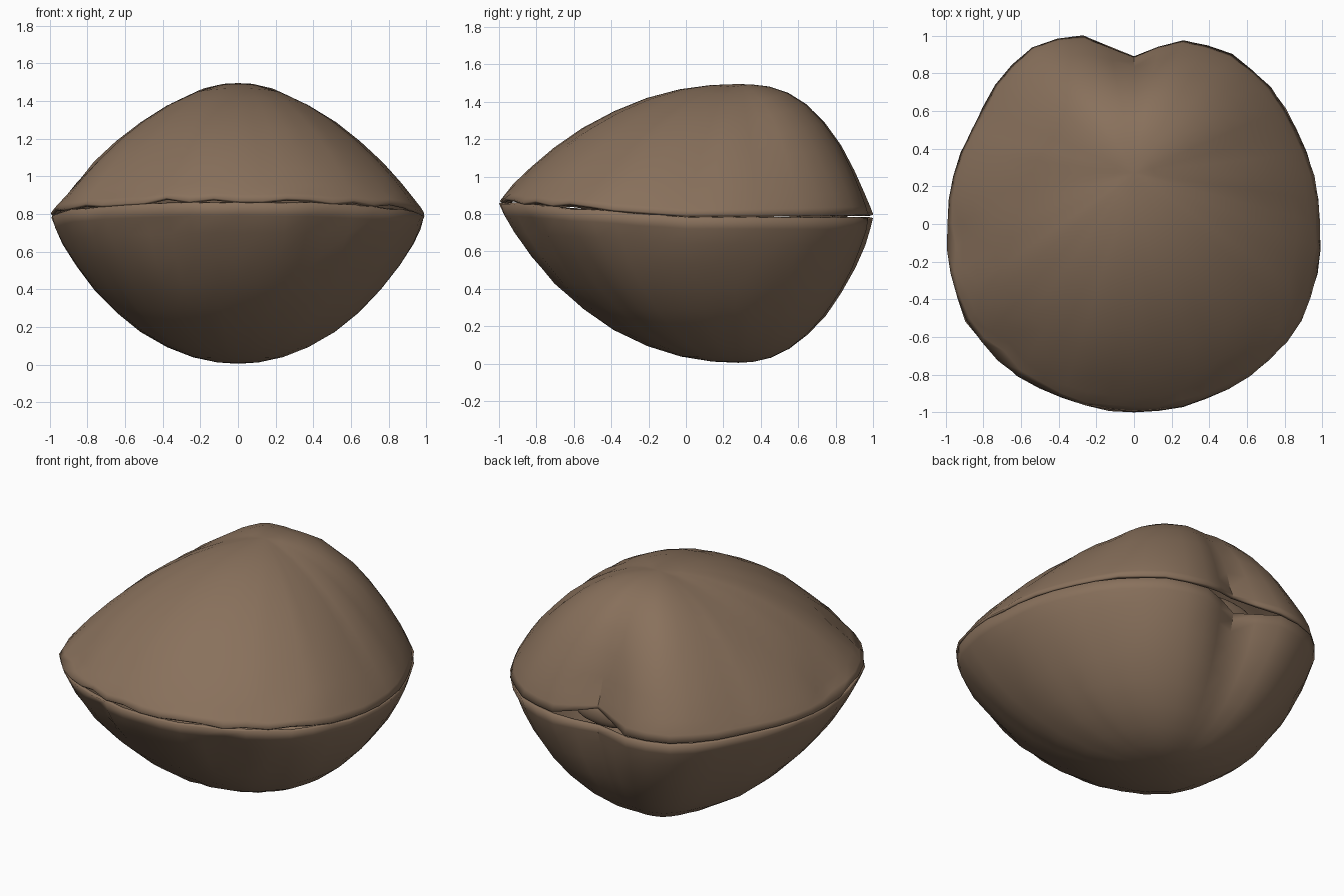
import bpy, bmesh, math, random
from mathutils import Vector

cube = bpy.data.objects.get("Cube")
if cube:
    bpy.data.objects.remove(cube, do_unlink=True)

random.seed(7)
SEGMENTS = 48
RINGS = [1.0, 0.98, 0.94, 0.87, 0.77, 0.65, 0.52, 0.38, 0.24, 0.11]
# Outline radius every 15 degrees, from the hinge at the back to the front lip
OUTLINE = [1.0, 1.015, 1.04, 1.025, 0.995, 0.99, 0.99, 1.005,
           1.03, 1.02, 1.005, 1.0, 0.995]
NOTCH = 0.11

brown = bpy.data.materials.new("shell brown")
brown.use_nodes = True
colour = (0.25, 0.165, 0.107, 1)
brown.diffuse_color = colour
bsdf = brown.node_tree.nodes["Principled BSDF"]
bsdf.inputs["Base Color"].default_value = colour
bsdf.inputs["Roughness"].default_value = 0.8


def finish(obj, angle):
    obj.data.materials.clear()
    obj.data.materials.append(brown)
    bpy.ops.object.select_all(action='DESELECT')
    obj.select_set(True)
    bpy.context.view_layer.objects.active = obj
    bpy.ops.object.shade_smooth_by_angle(angle=math.radians(angle))


def outline(turn):
    """Rim radius, with the left rear shoulder standing out further."""
    deg = math.degrees(turn)
    side = min(deg, 360 - deg)
    k = min(int(side // 15), 11)
    f = side / 15 - k
    r = OUTLINE[k] * (1 - f) + OUTLINE[k + 1] * f
    if deg > 180 and 8 < side < 50:
        r += 0.045 * math.sin(math.pi * (side - 8) / 42)
    return r


def valve(name, apex, rim_z, slope, powers, steep, chip, nicks):
    """One half of the shell: rings shrinking from the rim to the apex.
    powers: fullness toward the back, the sides and the front.
    steep: below 1 makes the wall rise more sharply from the rim."""
    up = apex.z > rim_z
    back, flank, front = powers
    bm = bmesh.new()
    rings = [[] for s in RINGS]
    for j in range(SEGMENTS):
        turn = math.tau * j / SEGMENTS
        c = math.cos(turn)
        r = outline(turn)
        rim = Vector((r * math.sin(turn), r * c, 0))
        rim.z = rim_z + slope * max(0, -rim.y)
        end = back if c > 0 else front
        power = flank + (end - flank) * c * c
        # Hinge notch, broken front lip and a seam parted beside the hinge
        away = min(turn, math.tau - turn)
        near = max(0, 1 - away / 0.27)
        lip = random.uniform(0.2, 1) * chip if c < -0.2 and random.random() < 0.5 else 0
        lip += 0.06 * near
        rib = random.uniform(-0.012, 0.012)
        for i, s in enumerate(RINGS):
            p = apex.lerp(rim, s)
            p.z = rim.z + (apex.z - rim.z) * (1 - s ** power) ** steep
            p.y -= NOTCH * near * s ** 3
            wear = rib * s * (1 - s) * 4 + random.uniform(-0.005, 0.005)
            if j in nicks and 0 < i < 4:
                wear -= 0.025
            p.x += (p.x - apex.x) * wear
            p.y += (p.y - apex.y) * wear
            if i == 0:
                p.z += lip if up else -0.6 * lip
            elif i == 1:
                p.z += 0.5 * lip if up else -0.3 * lip
            rings[i].append(bm.verts.new(p))
    tip = bm.verts.new(apex)
    for i in range(len(RINGS)):
        for j in range(SEGMENTS):
            n = (j + 1) % SEGMENTS
            if i + 1 < len(RINGS):
                loop = [rings[i][j], rings[i][n], rings[i + 1][n], rings[i + 1][j]]
            else:
                loop = [rings[i][j], rings[i][n], tip]
            bm.faces.new(loop[::-1] if up else loop)
    mesh = bpy.data.meshes.new(name)
    bm.to_mesh(mesh)
    bm.free()
    obj = bpy.data.objects.new(name, mesh)
    bpy.context.collection.objects.link(obj)
    finish(obj, 35)
    wall = obj.modifiers.new("wall", 'SOLIDIFY')
    wall.thickness = 0.02
    wall.offset = -1


# Two domed halves, meeting at a seam that rises toward the front
valve("upper_shell", Vector((0, 0.27, 1.495)), 0.795, 0.075,
      (2.75, 1.72, 2.12), 0.92, 0.05, {30, 35})
valve("lower_shell", Vector((0, 0.28, 0.005)), 0.78, 0.08,
      (2.2, 2.03, 2.12), 0.8, 0.012, {20, 27, 38})

# Ligament recessed behind the hinge notch
bpy.ops.mesh.primitive_uv_sphere_add(segments=16, ring_count=8, radius=1, location=(0, 0.82, 0.79))
hinge = bpy.context.object
hinge.name = "hinge_ligament"
hinge.scale = (0.2, 0.04, 0.07)
finish(hinge, 40)
